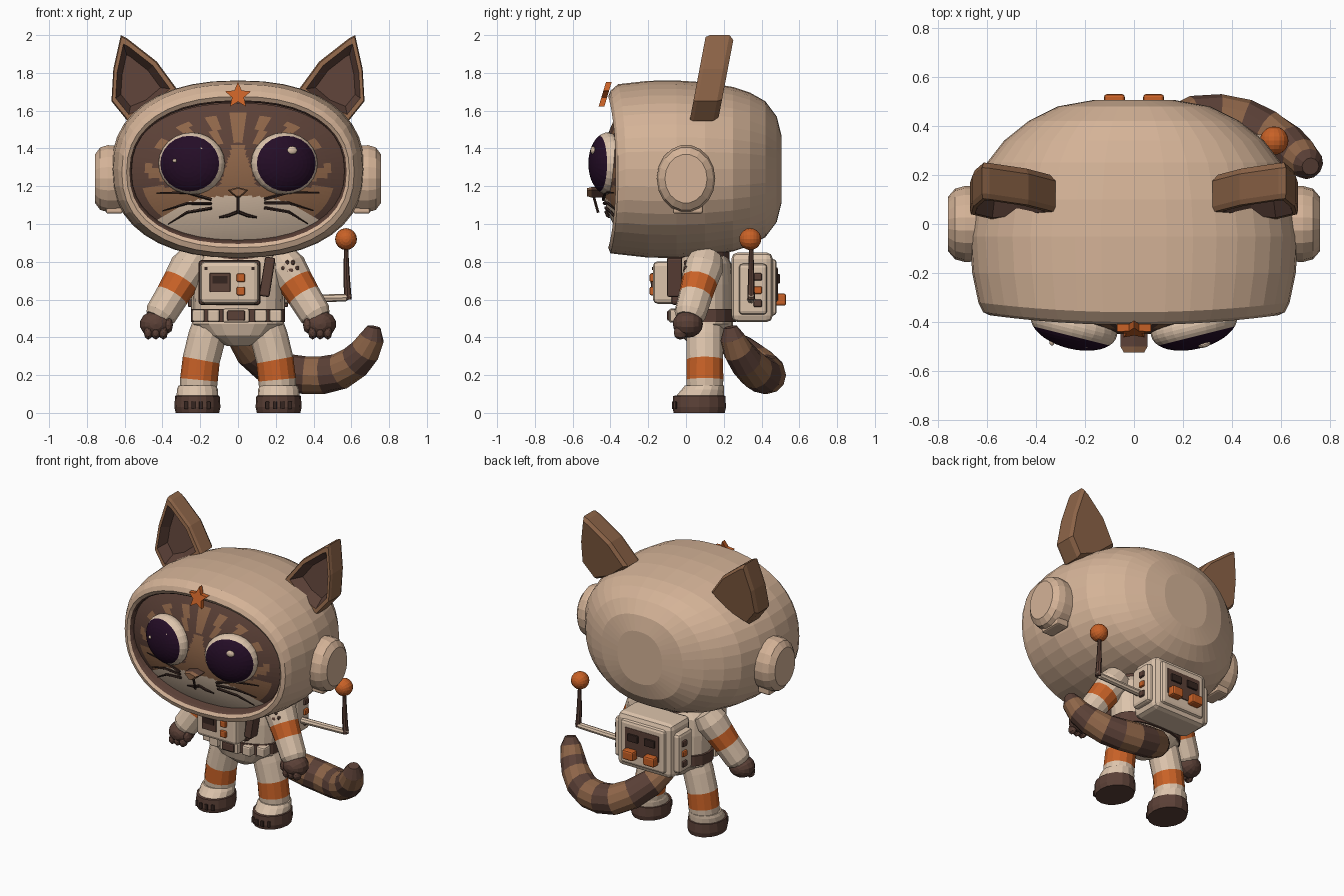
import bpy, bmesh, math
from mathutils import Vector, Matrix

if "Cube" in bpy.data.objects:
    bpy.data.objects.remove(bpy.data.objects["Cube"])


def material(name, r, g, b):
    m = bpy.data.materials.new(name)
    m.use_nodes = True
    m.diffuse_color = (r, g, b, 1)
    bsdf = m.node_tree.nodes["Principled BSDF"]
    bsdf.inputs["Base Color"].default_value = (r, g, b, 1)
    bsdf.inputs["Roughness"].default_value = 0.8
    return m


CREAM = material("helmet cream", 0.66, 0.45, 0.31)
SUIT = material("suit cream", 0.72, 0.55, 0.41)
ORANGE = material("orange", 0.58, 0.12, 0.02)
BROWN = material("fur brown", 0.27, 0.13, 0.065)
DARK = material("dark brown", 0.105, 0.052, 0.038)
DEEP = material("deep brown", 0.035, 0.018, 0.014)
PURPLE = material("eye purple", 0.018, 0.004, 0.02)


def finish(name, bm, mats):
    bmesh.ops.recalc_face_normals(bm, faces=bm.faces[:])
    mesh = bpy.data.meshes.new(name)
    bm.to_mesh(mesh)
    bm.free()
    for m in mats:
        mesh.materials.append(m)
    ob = bpy.data.objects.new(name, mesh)
    bpy.context.collection.objects.link(ob)
    return ob


def loft(name, rings, mats, rule=None):
    """Bridge closed rings and cap the ends; rule(band, centre) picks a material."""
    bm = bmesh.new()
    loops = [[bm.verts.new(p) for p in ring] for ring in rings]
    n = len(loops[0])
    for i, (a, b) in enumerate(zip(loops, loops[1:])):
        for k in range(n):
            f = bm.faces.new((a[k], a[(k + 1) % n], b[(k + 1) % n], b[k]))
            f.material_index = rule(i, f.calc_center_median()) if rule else 0
    for band, loop in ((0, loops[0]), (len(rings) - 2, loops[-1])):
        f = bm.faces.new(loop)
        f.material_index = rule(band, f.calc_center_median()) if rule else 0
    return finish(name, bm, mats)


def circle(n, p=2.0):
    pts = []
    for k in range(n):
        a = math.tau * k / n
        c, s = math.cos(a), math.sin(a)
        pts.append((math.copysign(abs(c) ** (2 / p), c), math.copysign(abs(s) ** (2 / p), s)))
    return pts


def stack(name, levels, mats, rule=None, x=0, n=16, p=2.0):
    """Horizontal elliptical rings: (z, radius x, radius y, centre y)."""
    rings = [[(x + rx * c, cy + ry * s, z) for c, s in circle(n, p)] for z, rx, ry, cy in levels]
    return loft(name, rings, mats, rule)


def tube(name, path, radii, mats, rule=None, n=12):
    pts, rings = [Vector(p) for p in path], []
    for i, p in enumerate(pts):
        d = (pts[min(i + 1, len(pts) - 1)] - pts[max(i - 1, 0)]).normalized()
        u = d.cross(Vector((0, 1, 0))).normalized()
        v = d.cross(u)
        rings.append([p + radii[i] * (u * c + v * s) for c, s in circle(n)])
    return loft(name, rings, mats, rule)


def box(name, loc, size, mat, bevel=0.012, turn=0):
    bm = bmesh.new()
    bmesh.ops.create_cube(bm, size=1)
    bmesh.ops.scale(bm, vec=size, verts=bm.verts)
    if bevel:
        bmesh.ops.bevel(bm, geom=bm.edges[:], offset=bevel, segments=2, profile=0.5, affect='EDGES')
    bmesh.ops.transform(bm, matrix=Matrix.Translation(loc) @ Matrix.Rotation(math.radians(turn), 4, 'Y'), verts=bm.verts)
    return finish(name, bm, [mat])


def ball(name, loc, size, mats, yaw=0, seg=14, rows=8, front=None):
    bm = bmesh.new()
    bmesh.ops.create_uvsphere(bm, u_segments=seg, v_segments=rows, radius=1)
    bmesh.ops.rotate(bm, matrix=Matrix.Rotation(math.pi / 2, 3, 'X'), verts=bm.verts)
    for f in bm.faces:
        if front is not None and f.calc_center_median().y < front:
            f.material_index = 1
    bmesh.ops.scale(bm, vec=size, verts=bm.verts)
    bmesh.ops.transform(bm, matrix=Matrix.Translation(loc) @ Matrix.Rotation(yaw, 4, 'Z'), verts=bm.verts)
    return finish(name, bm, mats)


# Helmet: oval rings from the back to the rolled rim (y, radius x, radius z)
shell = [(0.505, 0.17, 0.18), (0.48, 0.31, 0.28), (0.42, 0.43, 0.36), (0.34, 0.53, 0.405),
         (0.25, 0.60, 0.435), (0.1, 0.65, 0.46), (-0.05, 0.67, 0.47), (-0.2, 0.66, 0.468),
         (-0.36, 0.635, 0.45), (-0.4, 0.615, 0.43), (-0.412, 0.59, 0.4), (-0.4, 0.575, 0.38),
         (-0.385, 0.565, 0.37), (-0.3, 0.56, 0.365)]
rings = []
for y, rx, rz in shell:
    bend = 0.04 if y < -0.3 else 0
    cz = 1.275 if y < -0.38 else 1.29
    rings.append([(rx * c, y + bend * c * c, cz + rz * s) for c, s in circle(40, 2.3)])
loft("helmet", rings, [CREAM, DARK], lambda i, c: int(i >= 11))


# Face: shallow dome with painted fur areas
def face_y(x, z):
    return -0.45 + 0.12 * ((x / 0.57) ** 2 + ((z - 1.27) / 0.37) ** 2)


def fur(i, c):
    ax, z = abs(c.x), c.z
    if (ax / 0.43) ** 2 + ((z - 0.97) / 0.18) ** 2 < 1:
        return 2
    if z < 1.42 and ax < 0.03 + 0.3 * (1.42 - z):
        return 0
    a = math.atan2(ax, z - 1.1)
    reach = math.hypot(c.x / 0.57, (z - 1.27) / 0.37)
    if z < 1.2:
        return int(reach > 0.93)
    return 0 if math.cos(a * 21) > 0.35 and 0.45 < reach < 0.86 else 1


rings = []
for k in range(30):
    r = 1 - k / 30
    ring = [(0.57 * r * c, 1.27 + 0.37 * r * s) for c, s in circle(96, 2.3)]
    rings.append([(x, face_y(x, z), z) for x, z in ring])
loft("face", rings, [BROWN, DARK, SUIT], fur)

# Nose, mouth and forehead star
nose = [(-0.055, 1.18), (0, 1.195), (0.055, 1.18), (0.012, 1.14), (-0.012, 1.14)]
loft("nose", [[(x * s, y, 1.17 + (z - 1.17) * s) for x, z in nose]
              for y, s in ((-0.44, 1), (-0.5, 1), (-0.525, 0.75))], [DARK, BROWN], lambda i, c: i)
tube("mouth_line", [(0, -0.49, 1.15), (0, -0.465, 1.06)], [0.008] * 2, [DEEP], n=6)
star = [((0.072 if k % 2 == 0 else 0.033), math.tau * k / 10) for k in range(10)]
loft("forehead_star", [[(r * math.sin(a), y + 0.3 * r * math.cos(a), 1.68 + r * math.cos(a)) for r, a in star]
                       for y in (-0.415, -0.445)], [ORANGE])

ear_outline = [(0.62, 2.0), (0.59, 1.985), (0.43, 1.86), (0.32, 1.71), (0.45, 1.6), (0.585, 1.545), (0.67, 1.65), (0.66, 1.82)]
for s, side in ((1, "left"), (-1, "right")):
    # Eyes with highlights
    ball(side + "_eye", (s * 0.245, -0.415, 1.32), (0.18, 0.095, 0.165), [SUIT, PURPLE],
         yaw=s * math.radians(14), seg=24, rows=20, front=-0.45)
    ball(side + "_eye_glint", (s * 0.245 + 0.042, -0.492, 1.39), (0.027, 0.012, 0.022), [SUIT], yaw=s * 0.25)
    ball(side + "_eye_spark", (s * 0.245 - 0.09, -0.48, 1.335), (0.011, 0.016, 0.011), [SUIT])

    # Whiskers and mouth corner
    for k, (z0, z1) in enumerate(((1.13, 1.165), (1.11, 1.07), (1.085, 1.0))):
        xs = [(0.14, z0), (0.27, (z0 + z1) / 2 + 0.02), (0.43 - 0.03 * k, z1)]
        tube(side + "_whisker", [(s * x, face_y(x, z) - 0.012, z) for x, z in xs], [0.009, 0.008, 0.003], [DEEP], n=5)
    lip = [(0, 1.065), (0.05, 1.045), (0.1, 1.035)]
    tube(side + "_lip", [(s * x, face_y(x, z) - 0.01, z) for x, z in lip], [0.009, 0.009, 0.005], [DEEP], n=6)

    # Ear: leaning slab with a dished front (y, scale)
    rings = []
    for y, k in ((0.17, 0.9), (0.145, 1), (0.04, 1), (0.02, 0.96), (0.02, 0.82), (0.09, 0.6)):
        pts = [(0.545 + (x - 0.545) * k, 1.74 + (z - 1.74) * k) for x, z in ear_outline]
        rings.append([(s * x, y + 0.19 * (z - 1.55), z) for x, z in pts])
    loft(side + "_ear", rings, [BROWN, DARK], lambda i, c: int(i >= 4))

    # Side pod with lower tab
    loft(side + "_side_pod", [[(s * x, 0.155 * k * c, 1.24 + 0.18 * k * v) for c, v in circle(18)]
                              for x, k in ((0.58, 0.97), (0.69, 1), (0.73, 0.93), (0.758, 0.72))], [CREAM])
    box(side + "_pod_tab", (s * 0.655, 0.01, 1.09), (0.09, 0.16, 0.07), CREAM)

    # Arm and glove
    a, b = Vector((s * 0.22, 0.11, 0.83)), Vector((s * 0.435, 0.01, 0.48))
    ts = [0, 0.18, 0.38, 0.6, 0.88, 0.95]
    tube(side + "_arm", [a.lerp(b, t) for t in ts], [0.085, 0.105, 0.096, 0.089, 0.085, 0.07], [SUIT, ORANGE],
         lambda i, c: int(i == 2))
    ball(side + "_glove", (s * 0.435, 0.01, 0.47), (0.085, 0.08, 0.072), [DARK])
    for k in range(3):
        ball(side + "_finger", (s * (0.395 + 0.04 * k), -0.03, 0.425), (0.024, 0.035, 0.037), [DARK], seg=8, rows=6)
    ball(side + "_thumb", (s * 0.37, -0.02, 0.465), (0.026, 0.035, 0.045), [DARK], seg=8, rows=6)

    # Leg and boot
    tube(side + "_leg", [(s * 0.14, 0.1, 0.47), (s * 0.165, 0.1, 0.4), (s * 0.195, 0.1, 0.28), (s * 0.207, 0.1, 0.175), (s * 0.212, 0.1, 0.1)],
         [0.1, 0.1, 0.099, 0.1, 0.096], [SUIT, ORANGE], lambda i, c: int(i == 2), n=14)
    stack(side + "_boot", [(0, 0.115, 0.135, 0.07), (0.03, 0.122, 0.142, 0.07), (0.09, 0.118, 0.138, 0.07),
                           (0.092, 0.11, 0.125, 0.075), (0.125, 0.108, 0.112, 0.09), (0.145, 0.1, 0.104, 0.098)],
          [DARK, SUIT], lambda i, c: int(i > 2), x=s * 0.215)
    for dx in (-0.06, -0.02, 0.02, 0.06):
        y = 0.07 - 0.142 * math.sqrt(1 - (dx / 0.122) ** 2)
        box(side + "_toe_slot", (s * 0.215 + dx, y, 0.04), (0.022, 0.01, 0.04), DEEP, 0.003)

# Torso, neck and belt
stack("torso", [(0.355, 0.06, 0.07, 0.1), (0.41, 0.18, 0.13, 0.1), (0.47, 0.245, 0.15, 0.1), (0.55, 0.235, 0.15, 0.1),
                (0.68, 0.24, 0.15, 0.1), (0.79, 0.235, 0.14, 0.1), (0.85, 0.18, 0.11, 0.1)], [SUIT], n=20, p=2.3)
stack("neck_ring", [(0.8, 0.2, 0.13, 0.1), (0.88, 0.2, 0.13, 0.1)], [DARK])
stack("belt", [(0.48, 0.25, 0.165, 0.1), (0.55, 0.25, 0.165, 0.1)], [DARK], n=20, p=2.3)
for x, y in ((-0.21, -0.01), (-0.13, -0.05), (0.12, -0.05), (0.2, -0.01)):
    box("belt_pouch", (x, y, 0.515), (0.065, 0.07, 0.066), SUIT, 0.01)
box("buckle_frame", (-0.01, -0.06, 0.515), (0.14, 0.06, 0.074), SUIT, 0.01)
box("buckle", (-0.01, -0.085, 0.515), (0.095, 0.03, 0.054), DARK, 0.008)

# Chest control box
box("chest_box", (-0.045, -0.105, 0.69), (0.31, 0.14, 0.225), SUIT, 0.025)
box("chest_box_seat", (-0.045, -0.05, 0.69), (0.33, 0.06, 0.24), DARK, 0.02)
box("chest_screen", (-0.095, -0.178, 0.69), (0.11, 0.012, 0.1), DARK, 0.004)
box("chest_screen_slot", (-0.095, -0.184, 0.705), (0.08, 0.008, 0.04), DEEP, 0)
for z in (0.715, 0.645):
    box("chest_button", (0.015, -0.18, z), (0.045, 0.025, 0.045), ORANGE, 0.008)
for x in (-0.17, 0.08):
    box("chest_rivet", (x, -0.176, 0.765), (0.016, 0.01, 0.016), DEEP, 0)
box("chest_strap", (0.155, -0.06, 0.72), (0.055, 0.08, 0.21), DARK, 0.01, turn=9)

# Paw badge on the left shoulder
ball("paw_pad", (0.275, 0.002, 0.75), (0.03, 0.018, 0.024), [DARK], seg=10, rows=6)
for dx, dz in ((-0.036, 0.012), (-0.014, 0.04), (0.016, 0.04), (0.038, 0.01)):
    ball("paw_toe", (0.275 + dx, 0.004, 0.755 + dz), (0.012, 0.016, 0.015), [DARK], seg=8, rows=6)

# Backpack
box("backpack", (0, 0.35, 0.665), (0.42, 0.22, 0.37), SUIT, 0.035)
box("backpack_rear", (0, 0.455, 0.665), (0.34, 0.05, 0.3), SUIT, 0.02)
box("rear_panel", (0, 0.478, 0.68), (0.26, 0.016, 0.18), DARK, 0.006)
for x in (-0.08, 0.08):
    box("rear_button", (x, 0.495, 0.6), (0.085, 0.07, 0.065), ORANGE, 0.012)
    box("rear_switch", (x * 0.8, 0.488, 0.71), (0.08, 0.02, 0.05), DEEP, 0.005)
for s in (1, -1):
    box("pack_side_pod", (s * 0.22, 0.355, 0.655), (0.06, 0.15, 0.27), SUIT, 0.02)
    for z, m in ((0.72, DARK), (0.65, ORANGE), (0.58, DARK)):
        box("pack_side_knob", (s * 0.25, 0.38, z), (0.03, 0.045, 0.04), m, 0.008)

# Antenna
tube("antenna_arm", [(0.2, 0.345, 0.6), (0.57, 0.345, 0.61), (0.595, 0.345, 0.625)], [0.022, 0.02, 0.015], [SUIT], n=8)
tube("antenna_rod", [(0.582, 0.345, 0.6), (0.575, 0.345, 0.72), (0.572, 0.345, 0.88)], [0.02, 0.017, 0.011], [DARK], n=8)
ball("antenna_ball", (0.572, 0.34, 0.92), (0.058, 0.058, 0.058), [ORANGE], seg=16, rows=10)

# Striped tail
tube("tail", [(0.0, 0.2, 0.4), (0.06, 0.29, 0.33), (0.15, 0.38, 0.26), (0.25, 0.425, 0.215), (0.35, 0.43, 0.2), (0.45, 0.41, 0.2),
              (0.54, 0.37, 0.22), (0.62, 0.32, 0.27), (0.675, 0.275, 0.33), (0.71, 0.245, 0.4), (0.72, 0.235, 0.455)],
     [0.06, 0.085, 0.095, 0.1, 0.1, 0.1, 0.097, 0.09, 0.08, 0.065, 0.035], [BROWN, DARK], lambda i, c: i % 2)
